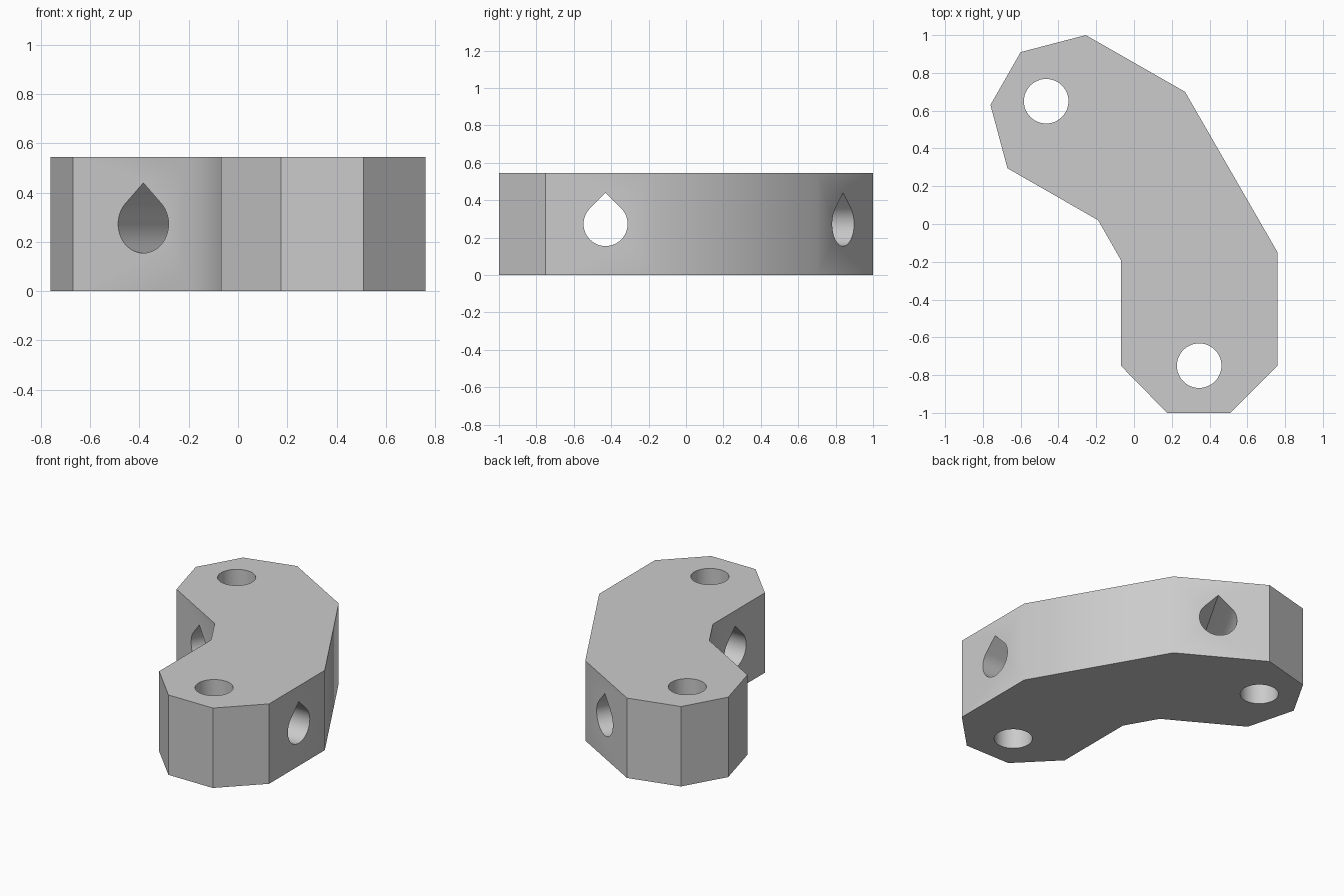
import bpy, bmesh, math
from mathutils import Matrix, Vector

cube = bpy.data.objects.get("Cube")
if cube:
    bpy.data.objects.remove(cube, do_unlink=True)

HEIGHT = 0.545
RADIUS = 0.118

grey = bpy.data.materials.new("plain_grey")
grey.use_nodes = True
colour = (0.6, 0.6, 0.6, 1)
grey.diffuse_color = colour
grey.node_tree.nodes["Principled BSDF"].inputs["Base Color"].default_value = colour


def prism(name, profile, depth, matrix=Matrix()):
    """Extrude a flat profile along local z, then place it."""
    bm = bmesh.new()
    face = bm.faces.new([bm.verts.new((x, y, 0)) for x, y in profile])
    top = bmesh.ops.extrude_face_region(bm, geom=[face])["geom"]
    bmesh.ops.translate(bm, vec=(0, 0, depth),
                        verts=[v for v in top if isinstance(v, bmesh.types.BMVert)])
    bmesh.ops.recalc_face_normals(bm, faces=bm.faces)
    bm.transform(matrix)
    mesh = bpy.data.meshes.new(name)
    bm.to_mesh(mesh)
    bm.free()
    mesh.materials.append(grey)
    obj = bpy.data.objects.new(name, mesh)
    bpy.context.collection.objects.link(obj)
    return obj


def arc(start, end, steps):
    angles = [math.radians(start + (end - start) * i / steps) for i in range(steps + 1)]
    return [(RADIUS * math.cos(a), RADIUS * math.sin(a)) for a in angles]


# Bent block with chamfered ends
outline = [(-0.76, 0.63), (-0.67, 0.295), (-0.19, 0.02), (-0.07, -0.19),
           (-0.07, -0.75), (0.175, -1), (0.51, -1), (0.76, -0.75),
           (0.76, -0.15), (0.27, 0.70), (-0.255, 1), (-0.6, 0.91)]
block = prism("bent_block", outline, HEIGHT)

# Round vertical holes, one at each end
circle = arc(0, 360, 48)[:-1]
cutters = [prism("round_hole_cutter", circle, 1, Matrix.Translation((x, y, -0.2)))
           for x, y in ((-0.465, 0.65), (0.345, -0.75))]

# Teardrop cross holes, one through each arm
teardrop = arc(-225, 45, 36) + [(0, RADIUS * math.sqrt(2))]
for x, y, heading in ((0.345, -0.43, 0), (-0.18, 0.485, 60)):
    along = Vector((math.cos(math.radians(heading)), math.sin(math.radians(heading)), 0))
    up = Vector((0, 0, 1))
    turn = Matrix((up.cross(along), up, along)).transposed().to_4x4()
    place = Matrix.Translation((x, y, HEIGHT / 2)) @ turn @ Matrix.Translation((0, 0, -0.6))
    cutters.append(prism("teardrop_hole_cutter", teardrop, 1.2, place))

for cutter in cutters:
    cutter.hide_render = True
    bpy.ops.object.select_all(action="DESELECT")
    cut = block.modifiers.new("hole", "BOOLEAN")
    cut.object = cutter
    cut.operation = "DIFFERENCE"
    cut.solver = "EXACT"
    bpy.context.view_layer.objects.active = block
    block.select_set(True)
    bpy.ops.object.modifier_apply(modifier=cut.name)
    bpy.data.objects.remove(cutter, do_unlink=True)

bpy.ops.object.shade_smooth_by_angle(angle=math.radians(35))
